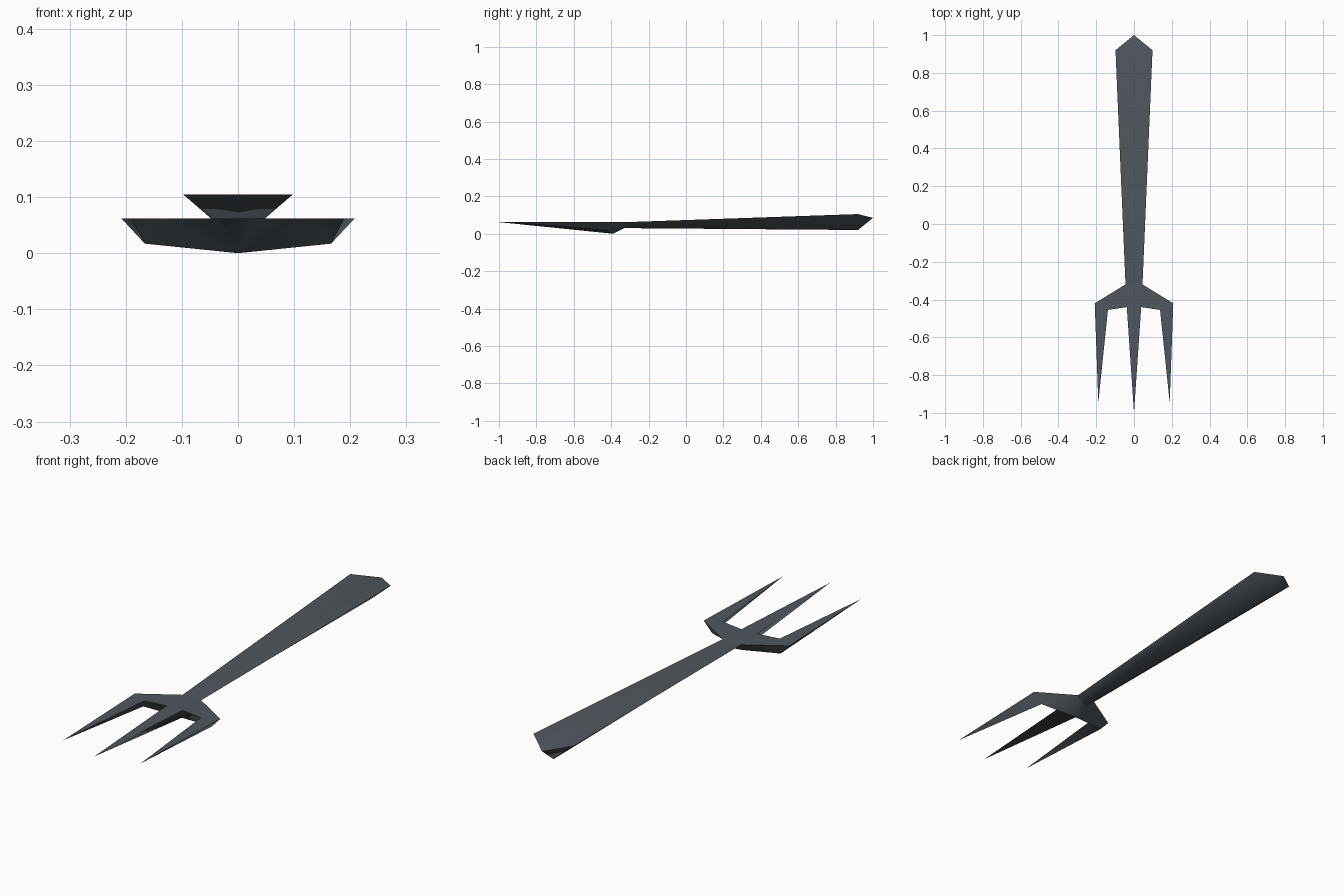
import bpy
import math

if "Cube" in bpy.data.objects:
    bpy.data.objects.remove(bpy.data.objects["Cube"], do_unlink=True)

# Single dark steel colour
steel = bpy.data.materials.new("dark_steel")
steel.use_nodes = True
colour = (0.08, 0.095, 0.11, 1.0)
steel.diffuse_color = colour
steel.node_tree.nodes["Principled BSDF"].inputs["Base Color"].default_value = colour


def build_half(name, points, faces):
    """Make the left half from named corner points, then mirror it."""
    keys = list(points)
    mesh = bpy.data.meshes.new(name)
    mesh.from_pydata([points[k] for k in keys], [],
                     [[keys.index(k) for k in face.split()] for face in faces])
    mesh.materials.append(steel)
    obj = bpy.data.objects.new(name, mesh)
    bpy.context.collection.objects.link(obj)
    mirror = obj.modifiers.new("mirror", 'MIRROR')
    mirror.use_axis[0] = True
    mirror.merge_threshold = 0.0005
    bpy.ops.object.select_all(action='DESELECT')
    obj.select_set(True)
    bpy.context.view_layer.objects.active = obj
    bpy.ops.object.shade_smooth_by_angle(angle=math.radians(80))
    return obj


TOP = 0.062  # height of the flat head

neck = {
    "neck_mid": (0, -0.32, TOP),
    "neck": (0.045, -0.32, TOP),
    "neck_keel": (0, -0.33, 0.03),
}

# Handle: flat top, keeled underside, pointed end
build_half("handle", {
    **neck,
    "corner": (0.098, 0.92, 0.105),
    "corner_mid": (0, 0.92, 0.105),
    "end_tip": (0, 1.0, 0.085),
    "end_keel": (0, 0.92, 0.02),
}, [
    "neck_mid neck corner corner_mid",
    "corner_mid corner end_tip",
    "corner neck neck_keel end_keel",
    "end_tip corner end_keel",
])

# Head: three tapering prongs with a shallow keel beneath
build_half("fork_head", {
    **neck,
    "shoulder": (0.208, -0.42, TOP),
    "outer_tip": (0.189, -0.945, TOP),
    "inner": (0.138, -0.455, TOP),
    "root": (0.038, -0.44, TOP),
    "centre_tip": (0, -1.0, TOP),
    "centre_keel": (0, -0.39, 0),
    "outer_keel": (0.166, -0.42, 0.017),
}, [
    "centre_tip root inner outer_tip shoulder neck neck_mid",
    "neck shoulder outer_keel",
    "neck outer_keel centre_keel",
    "neck centre_keel neck_keel",
    "shoulder outer_tip outer_keel",
    "outer_tip inner outer_keel",
    "inner root centre_keel outer_keel",
    "root centre_tip centre_keel",
])
